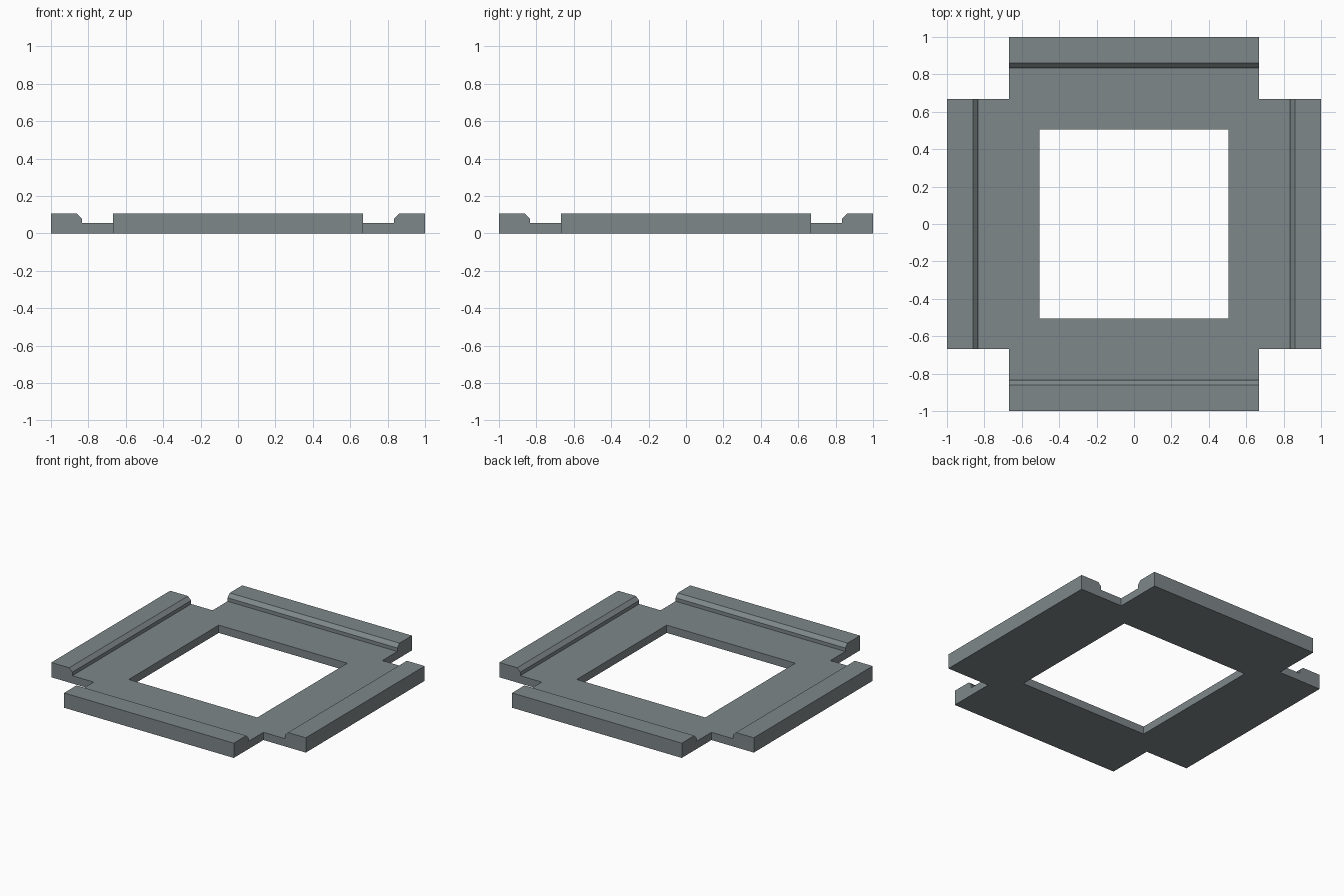
import bpy, bmesh, math
from mathutils import Matrix, Vector

if "Cube" in bpy.data.objects:
    bpy.data.objects.remove(bpy.data.objects["Cube"])

ARM = 0.667      # half width of each arm

# Cross-section of one side: (distance from centre, height)
PROFILE = [(0.505, 0), (ARM, 0), (1, 0), (1, 0.105), (0.86, 0.105),
           (0.835, 0.08), (0.835, 0.055), (ARM, 0.055), (0.505, 0.055)]

bm = bmesh.new()


def add_side(angle):
    """One arm with its raised lip, mitred to its neighbours around the opening."""
    turn = Matrix.Rotation(angle, 3, 'Z')

    def row(sign):
        return [bm.verts.new(turn @ Vector((x, sign * min(x, ARM), z)))
                for x, z in PROFILE]

    a, b = row(-1), row(1)
    n = len(PROFILE)
    for i in range(n):
        j = (i + 1) % n
        bm.faces.new((a[i], a[j], b[j], b[i]))
    # End caps of the arm beyond the mitre
    bm.faces.new(a[1:8])
    bm.faces.new(b[1:8])


for k in range(4):
    add_side(k * math.pi / 2)

bmesh.ops.remove_doubles(bm, verts=bm.verts, dist=0.0005)
bmesh.ops.recalc_face_normals(bm, faces=bm.faces)

mesh = bpy.data.meshes.new("square_frame")
bm.to_mesh(mesh)
bm.free()

# Single grey-green finish
mat = bpy.data.materials.new("slate_grey")
mat.diffuse_color = (0.21, 0.245, 0.25, 1)
mat.use_nodes = True
mat.node_tree.nodes["Principled BSDF"].inputs["Base Color"].default_value = mat.diffuse_color
mesh.materials.append(mat)

frame = bpy.data.objects.new("square_frame", mesh)
bpy.context.collection.objects.link(frame)
